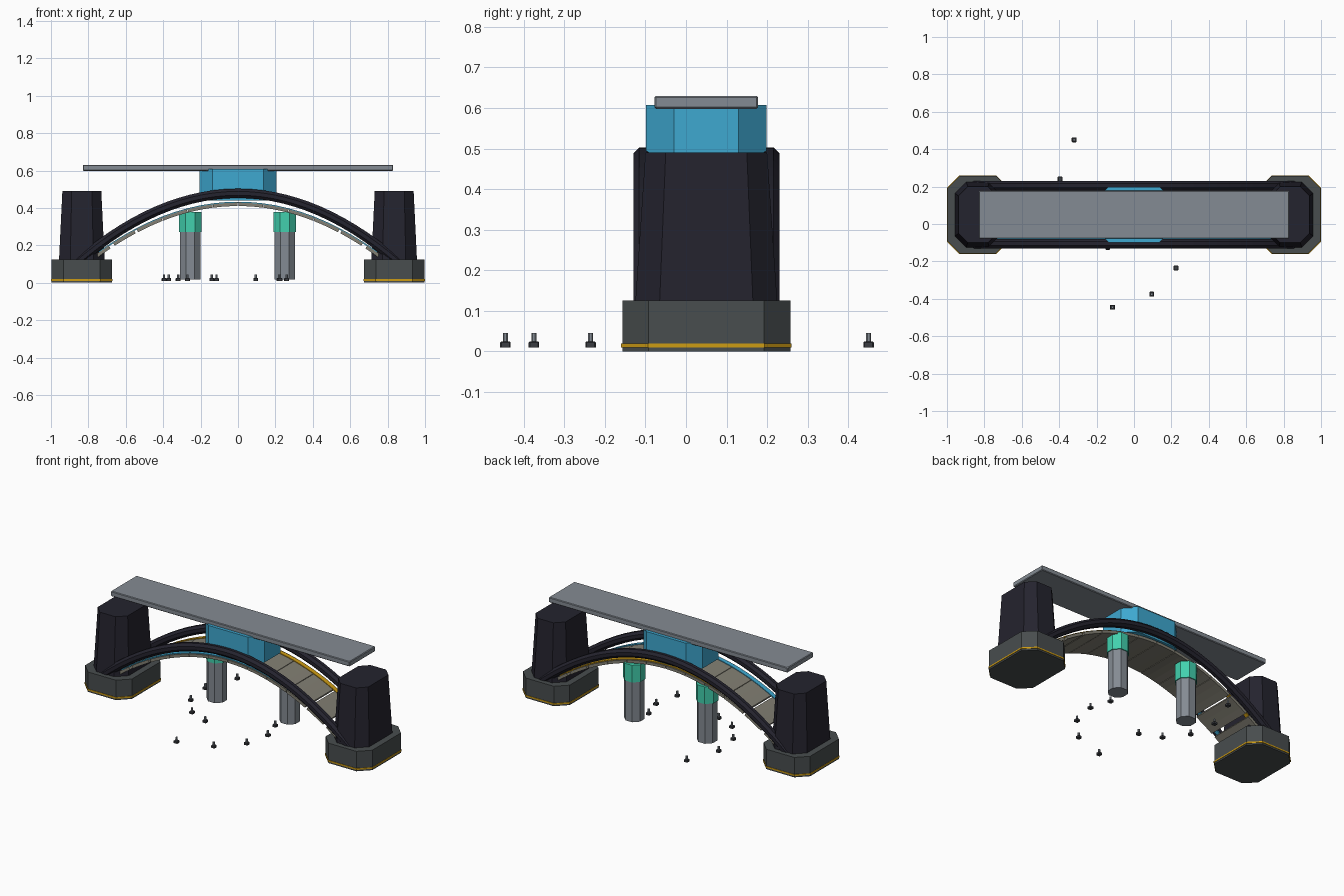
import bpy, bmesh, math

if "Cube" in bpy.data.objects:
    bpy.data.objects.remove(bpy.data.objects["Cube"])

YC = 0.05  # centre line of the bridge body


def material(name, r, g, b):
    m = bpy.data.materials.new(name)
    lin = lambda c: ((c / 255 + 0.055) / 1.055) ** 2.4
    m.diffuse_color = (lin(r), lin(g), lin(b), 1)
    m.use_nodes = True
    m.node_tree.nodes["Principled BSDF"].inputs["Base Color"].default_value = m.diffuse_color
    return m


STEEL = material("steel grey", 132, 139, 147)
DARK = material("near black", 36, 35, 46)
STONE = material("dark stone grey", 72, 77, 78)
TAN = material("tan grey", 130, 127, 115)
BLUE = material("bright blue", 62, 168, 208)
TEAL = material("teal", 66, 208, 174)
GOLD = material("gold", 206, 156, 20)
IRON = material("iron", 58, 60, 65)


def make(name, rings, mat):
    """Skin a list of equal-length vertex rings and cap both ends."""
    bm = bmesh.new()
    loops = [[bm.verts.new(p) for p in ring] for ring in rings]
    n = len(loops[0])
    for a, b in zip(loops, loops[1:]):
        for i in range(n):
            j = (i + 1) % n
            bm.faces.new((a[i], a[j], b[j], b[i]))
    bm.faces.new(loops[0][::-1])
    bm.faces.new(loops[-1])
    bmesh.ops.recalc_face_normals(bm, faces=bm.faces[:])
    me = bpy.data.meshes.new(name)
    bm.to_mesh(me)
    bm.free()
    me.materials.append(mat)
    ob = bpy.data.objects.new(name, me)
    bpy.context.collection.objects.link(ob)
    return ob


def octagon(cx, cy, z, hx, hy, c):
    """Rectangle with chamfered corners."""
    pts = [(hx, -hy + c), (hx, hy - c), (hx - c, hy), (-hx + c, hy),
           (-hx, hy - c), (-hx, -hy + c), (-hx + c, -hy), (hx - c, -hy)]
    return [(cx + x, cy + y, z) for x, y in pts]


def prism(name, cx, cy, levels, mat):
    """levels: (z, half x, half y, chamfer) from bottom to top."""
    return make(name, [octagon(cx, cy, *lv) for lv in levels], mat)


def arc_z(x, top, k):
    return top - k * x * x


def strip(name, x0, x1, y0, y1, top, thick, k, mat, steps):
    """Flat plate that follows the arch; top is its upper surface at x = 0."""
    rings = []
    for i in range(steps + 1):
        x = x0 + (x1 - x0) * i / steps
        s = 2 * k * x
        ln = math.hypot(1, s)
        z = arc_z(x, top, k)
        dx, dz = -s / ln * thick, -thick / ln
        rings.append([(x, y0, z), (x, y1, z), (x + dx, y1, z + dz), (x + dx, y0, z + dz)])
    return make(name, rings, mat)


# End footings, gold trim and towers
for side, s in (("left", -1), ("right", 1)):
    cx = s * 0.835
    prism(f"{side}_footing", cx, YC, [(0, 0.162, 0.207, 0.065), (0.125, 0.162, 0.207, 0.065)], STONE)
    prism(f"{side}_footing_trim", cx, YC, [(0.010, 0.165, 0.21, 0.066), (0.019, 0.165, 0.21, 0.066)], GOLD)
    prism(f"{side}_tower", cx, YC, [(0.12, 0.122, 0.175, 0.06), (0.49, 0.104, 0.15, 0.05)], DARK)

# Arched side rails, octagonal tubes
for side, s in (("front", -1), ("back", 1)):
    rings = []
    r = 0.025 / math.cos(math.pi / 8)
    for i in range(29):
        x = -0.87 + 1.74 * i / 28
        t = math.atan(-x)  # slope of the arch
        z = arc_z(x, 0.478, 0.5)
        ring = []
        for j in range(8):
            a = (j + 0.5) * math.pi / 4
            u, v = r * math.cos(a), r * math.sin(a)
            ring.append((x - v * math.sin(t), YC + s * 0.155 + u, z + v * math.cos(t)))
        rings.append(ring)
    make(f"{side}_arch_rail", rings, DARK)

# Walkway panels: tight in the middle, spaced apart near the ends
step = 0.136
for i in range(-6, 6):
    x0, x1 = i * step, (i + 1) * step
    gap = 0.011 if i in (-6, -5, 4, 5) else 0.0015
    strip(f"walkway_panel_{i + 7}", x0 + gap, x1 - gap, YC - 0.15, YC + 0.15,
          0.428, 0.018, 0.48, TAN, 3)

# Coloured edge stripes on the walkway
strip("gold_edge_stripe", -0.8, 0.8, YC + 0.115, YC + 0.142, 0.433, 0.007, 0.48, GOLD, 24)
strip("blue_edge_stripe", -0.8, 0.8, YC - 0.142, YC - 0.115, 0.433, 0.007, 0.48, BLUE, 24)

# Central block carrying the flat deck
prism("central_block", 0, YC, [(0.44, 0.205, 0.148, 0.068), (0.607, 0.205, 0.148, 0.068)], BLUE)
prism("top_deck", 0, YC, [(0.598, 0.826, 0.124, 0.004), (0.602, 0.83, 0.128, 0.004),
                          (0.626, 0.83, 0.128, 0.004), (0.630, 0.826, 0.124, 0.004)], STEEL)

# Support columns with teal caps
for side, cx in (("left", -0.255), ("right", 0.25)):
    prism(f"{side}_column", cx, 0.155, [(0.018, 0.055, 0.055, 0.032), (0.28, 0.055, 0.055, 0.032)], STEEL)
    prism(f"{side}_column_cap", cx, 0.155, [(0.27, 0.061, 0.061, 0.036), (0.378, 0.061, 0.061, 0.036)], TEAL)

# Loose bolts scattered around the bridge
bolts = [(-0.32, 0.45), (-0.395, 0.24), (-0.14, -0.125), (0.225, -0.235), (0.095, -0.375),
         (-0.115, -0.445), (-0.37, 0.06), (-0.27, -0.07), (0.26, -0.075), (0.22, 0.055)]
for i, (x, y) in enumerate(bolts, 1):
    prism(f"bolt_head_{i}", x, y, [(0.010, 0.013, 0.013, 0.003), (0.022, 0.013, 0.013, 0.003),
                                   (0.025, 0.010, 0.010, 0.003)], IRON)
    prism(f"bolt_shank_{i}", x, y, [(0.024, 0.006, 0.006, 0.003), (0.045, 0.006, 0.006, 0.003)], STEEL)
